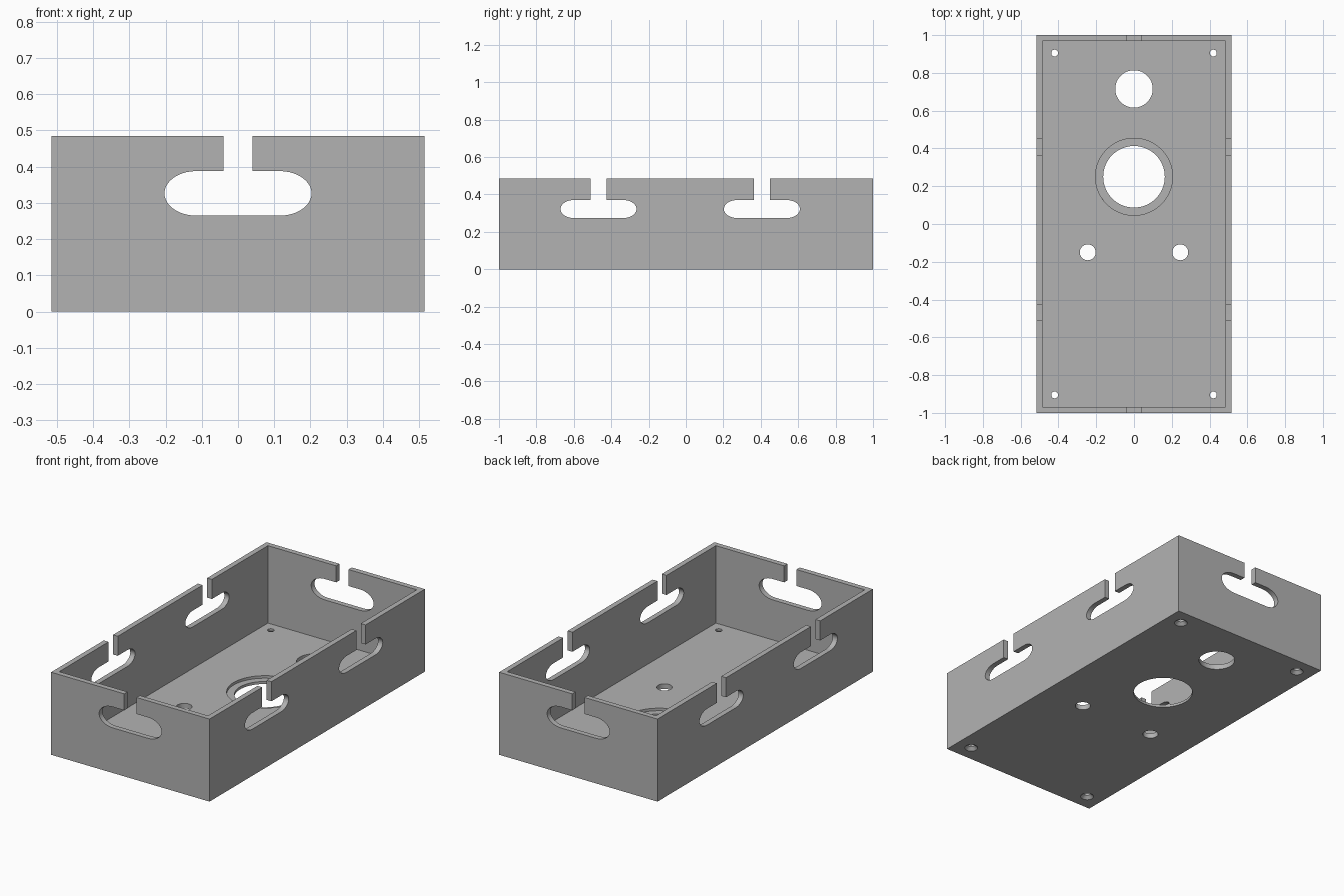
import bpy, bmesh, math
from mathutils import Matrix, Vector

if "Cube" in bpy.data.objects:
    bpy.data.objects.remove(bpy.data.objects["Cube"], do_unlink=True)

HALF_X, HALF_Y, HEIGHT = 0.515, 1.0, 0.485
WALL, FLOOR = 0.031, 0.03

grey = bpy.data.materials.new("plain grey")
grey.use_nodes = True
colour = (0.45, 0.45, 0.45, 1)
grey.diffuse_color = colour
grey.node_tree.nodes["Principled BSDF"].inputs["Base Color"].default_value = colour


def make_object(name, bm):
    bmesh.ops.recalc_face_normals(bm, faces=bm.faces)
    mesh = bpy.data.meshes.new(name)
    bm.to_mesh(mesh)
    bm.free()
    mesh.materials.append(grey)
    obj = bpy.data.objects.new(name, mesh)
    bpy.context.collection.objects.link(obj)
    return obj


def block(name, hx, hy, z0, z1):
    bm = bmesh.new()
    bmesh.ops.create_cube(bm, size=1)
    bmesh.ops.scale(bm, vec=(2 * hx, 2 * hy, z1 - z0), verts=bm.verts)
    bmesh.ops.translate(bm, vec=(0, 0, (z0 + z1) / 2), verts=bm.verts)
    return make_object(name, bm)


def round_cutter(x, y, r_low, r_high, z0, z1):
    bm = bmesh.new()
    bmesh.ops.create_cone(bm, cap_ends=True, segments=64, radius1=r_low, radius2=r_high,
                          depth=z1 - z0, matrix=Matrix.Translation((x, y, (z0 + z1) / 2)))
    return make_object("hole_cutter", bm)


def slot_cutter(centre, low, high, half_len, end, notch, reach, along_y):
    """Slot with elliptical ends and a notch open to the rim, cut through both walls."""
    mid, rise = (low + high) / 2, (high - low) / 2
    straight = half_len - end
    steps = 20
    right = []
    for i in range(steps + 1):
        a = -math.pi / 2 + math.pi * i / steps
        right.append((straight + end * math.cos(a), mid + rise * math.sin(a)))
    right += [(notch, high), (notch, HEIGHT + 0.1)]
    outline = right + [(-u, z) for u, z in reversed(right)]
    bm = bmesh.new()
    verts = [bm.verts.new((-reach, centre + u, z) if along_y else (centre + u, -reach, z))
             for u, z in outline]
    face = bm.faces.new(verts)
    out = bmesh.ops.extrude_face_region(bm, geom=[face])
    moved = [g for g in out["geom"] if isinstance(g, bmesh.types.BMVert)]
    shift = Vector((2 * reach, 0, 0)) if along_y else Vector((0, 2 * reach, 0))
    bmesh.ops.translate(bm, vec=shift, verts=moved)
    return make_object("slot_cutter", bm)


# Open tray
tray = block("enclosure_tray", HALF_X, HALF_Y, 0, HEIGHT)
cutters = [block("cavity_cutter", HALF_X - WALL, HALF_Y - WALL, FLOOR, HEIGHT + 0.1)]

# Cable slots in the end walls and side walls
cutters.append(slot_cutter(0, 0.265, 0.388, 0.203, 0.088, 0.04, 1.2, False))
for y in (-0.468, 0.406):
    cutters.append(slot_cutter(y, 0.274, 0.37, 0.203, 0.07, 0.043, 0.8, True))

# Floor holes, with a stepped recess around the large one
for x, y, r in ((0, 0.715, 0.099), (0, 0.25, 0.163), (-0.245, -0.15, 0.042), (0.245, -0.15, 0.042)):
    cutters.append(round_cutter(x, y, r, r, -0.05, 0.1))
cutters.append(round_cutter(0, 0.25, 0.204, 0.204, FLOOR / 2, 0.1))

# Corner screw holes, countersunk underneath
for sx in (-1, 1):
    for sy in (-1, 1):
        x, y = sx * 0.42, sy * 0.905
        cutters.append(round_cutter(x, y, 0.018, 0.018, -0.05, 0.1))
        cutters.append(round_cutter(x, y, 0.046, 0.018, -0.01, 0.018))

bpy.ops.object.select_all(action="DESELECT")
bpy.context.view_layer.objects.active = tray
tray.select_set(True)
for cutter in cutters:
    mod = tray.modifiers.new("cut", "BOOLEAN")
    mod.operation = "DIFFERENCE"
    mod.solver = "EXACT"
    mod.object = cutter
    bpy.ops.object.modifier_apply(modifier=mod.name)
    bpy.data.objects.remove(cutter, do_unlink=True)

bpy.ops.object.shade_smooth_by_angle(angle=math.radians(25))
